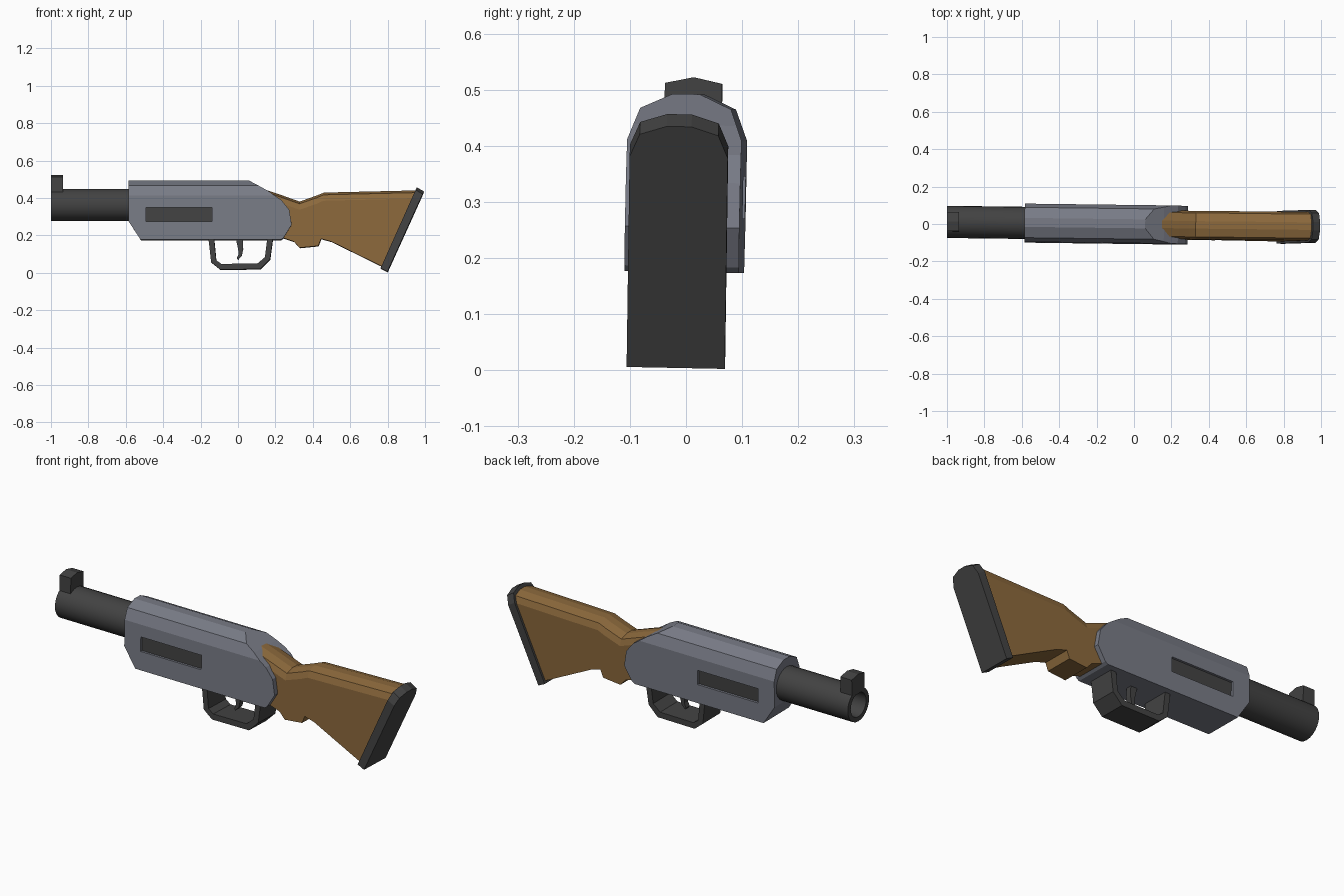
import bpy, bmesh, math
from mathutils import Matrix, Vector

if "Cube" in bpy.data.objects:
    bpy.data.objects.remove(bpy.data.objects["Cube"])

# The whole model leans very slightly in yaw and roll
LEAN = Matrix(((1, 0.0125, 0, 0), (-0.0125, 1, 0.02, -0.0085), (0, -0.02, 1, 0), (0, 0, 0, 1)))


def material(name, rgb):
    m = bpy.data.materials.new(name)
    m.diffuse_color = (*rgb, 1)
    m.use_nodes = True
    m.node_tree.nodes["Principled BSDF"].inputs["Base Color"].default_value = m.diffuse_color
    return m


DARK = material("dark_metal", (0.055, 0.055, 0.055))
STEEL = material("blue_steel", (0.19, 0.2, 0.24))
WOOD = material("wood", (0.26, 0.14, 0.045))


def finish(bm, name, mat):
    bmesh.ops.recalc_face_normals(bm, faces=bm.faces)
    bm.transform(LEAN)
    me = bpy.data.meshes.new(name)
    bm.to_mesh(me)
    bm.free()
    ob = bpy.data.objects.new(name, me)
    me.materials.append(mat)
    bpy.context.collection.objects.link(ob)
    return ob


def loft(rings):
    """Skin closed rings of equal length and cap both ends."""
    bm = bmesh.new()
    vs = [[bm.verts.new(p) for p in r] for r in rings]
    n = len(vs[0])
    for a, b in zip(vs, vs[1:]):
        for i in range(n):
            j = (i + 1) % n
            bm.faces.new((a[i], a[j], b[j], b[i]))
    bm.faces.new(vs[0])
    bm.faces.new(vs[-1])
    return bm


def plate(profile, y0, y1):
    """Side profile (x, z) extruded across y."""
    return loft([[(x, y, z) for x, z in profile] for y in (y0, y1)])


def rounded_section(xb, zb, xt, zt, steps):
    """Cross-section from a bottom point to a top point; steps = (half width, drop)."""
    bot, top = Vector((xb, 0, zb)), Vector((xt, 0, zt))
    down = (bot - top) / (zt - zb)
    half = [(steps[0][0], bot)] + [(w, top + down * d) for w, d in steps]
    return [(p.x, w, p.z) for w, p in half] + [(p.x, -w, p.z) for w, p in reversed(half)]


# Receiver: side profile with the top corners planed off
bm = plate([(-0.585, 0.492), (0.06, 0.492), (0.16, 0.437), (0.235, 0.385), (0.275, 0.335),
            (0.288, 0.255), (0.245, 0.185), (0.23, 0.175), (-0.52, 0.175), (-0.585, 0.275)],
           -0.102, 0.102)
for (ya, za), (yb, zb) in (((0.102, 0.41), (0.081, 0.466)), ((0.081, 0.466), (0.024, 0.492))):
    for s in (1, -1):
        bmesh.ops.bisect_plane(bm, geom=bm.verts[:] + bm.edges[:] + bm.faces[:],
                               plane_co=(0, s * ya, za),
                               plane_no=(0, s * (zb - za), ya - yb), clear_outer=True)
        bmesh.ops.holes_fill(bm, edges=[e for e in bm.edges if e.is_boundary], sides=0)
receiver = finish(bm, "receiver", STEEL)

# Recessed side ports with a dark floor
PORT = [(-0.49, 0.272), (-0.138, 0.272), (-0.138, 0.347), (-0.49, 0.347)]
for s, side in ((1, "left"), (-1, "right")):
    cutter = finish(plate(PORT, s * 0.088, s * 0.13), "port_cutter_" + side, DARK)
    cutter.hide_render = True
    cutter.display_type = 'WIRE'
    mod = receiver.modifiers.new("port_" + side, 'BOOLEAN')
    mod.operation = 'DIFFERENCE'
    mod.solver = 'EXACT'
    mod.object = cutter
    finish(plate(PORT, s * 0.08, s * 0.09), "port_panel_" + side, DARK)

# Barrel with a hollow muzzle
SIDES = 24
rings = []
for x, r in ((-0.55, 0.086), (-1.0, 0.086), (-1.0, 0.062), (-0.86, 0.062)):
    rings.append([(x, r * math.cos(2 * math.pi * i / SIDES), 0.362 + r * math.sin(2 * math.pi * i / SIDES))
                  for i in range(SIDES)])
barrel = finish(loft(rings), "barrel", DARK)
bpy.context.view_layer.objects.active = barrel
barrel.select_set(True)
bpy.ops.object.shade_smooth_by_angle(angle=math.radians(30))
barrel.select_set(False)

# Front sight with a slightly peaked top
peak = [(-0.051, 0.42), (0.051, 0.42), (0.051, 0.511), (0, 0.522), (-0.051, 0.511)]
finish(loft([[(x, y, z) for y, z in peak] for x in (-1.0, -0.935)]), "front_sight", DARK)

# Wooden stock: stations of bottom x, z and top x, z
stations = [(0.15, 0.19, 0.12, 0.453), (0.24, 0.185, 0.24, 0.412), (0.30, 0.165, 0.295, 0.392),
            (0.33, 0.132, 0.33, 0.38), (0.43, 0.142, 0.42, 0.412), (0.445, 0.18, 0.46, 0.428),
            (0.50, 0.165, 0.54, 0.43), (0.785, 0.025, 0.965, 0.44)]
STEPS = ((0.076, 0.045), (0.064, 0.013), (0.02, 0))
finish(loft([rounded_section(*s, STEPS) for s in stations]), "stock", WOOD)

# Butt pad
PAD = ((0.0875, 0.055), (0.07, 0.015), (0.022, 0))
finish(loft([rounded_section(*s, PAD) for s in ((0.763, 0.022, 0.957, 0.456),
                                                (0.80, 0.004, 0.995, 0.434))]), "butt_pad", DARK)

# Trigger guard: a bent strap of even width
outer = [(-0.157, 0.18), (-0.143, 0.055), (-0.095, 0.016), (0.12, 0.018), (0.172, 0.07), (0.187, 0.18)]
inner = [(-0.127, 0.18), (-0.116, 0.066), (-0.088, 0.046), (0.105, 0.048), (0.145, 0.082), (0.157, 0.18)]
finish(loft([[(a[0], -0.07, a[1]), (a[0], 0.07, a[1]), (b[0], 0.07, b[1]), (b[0], -0.07, b[1])]
             for a, b in zip(outer, inner)]), "trigger_guard", DARK)

# Trigger
finish(plate([(-0.012, 0.185), (0.026, 0.185), (0.028, 0.125), (0.02, 0.09), (0.0, 0.068),
              (-0.006, 0.078), (0.004, 0.1), (0.0, 0.13)], -0.015, 0.015), "trigger", DARK)
